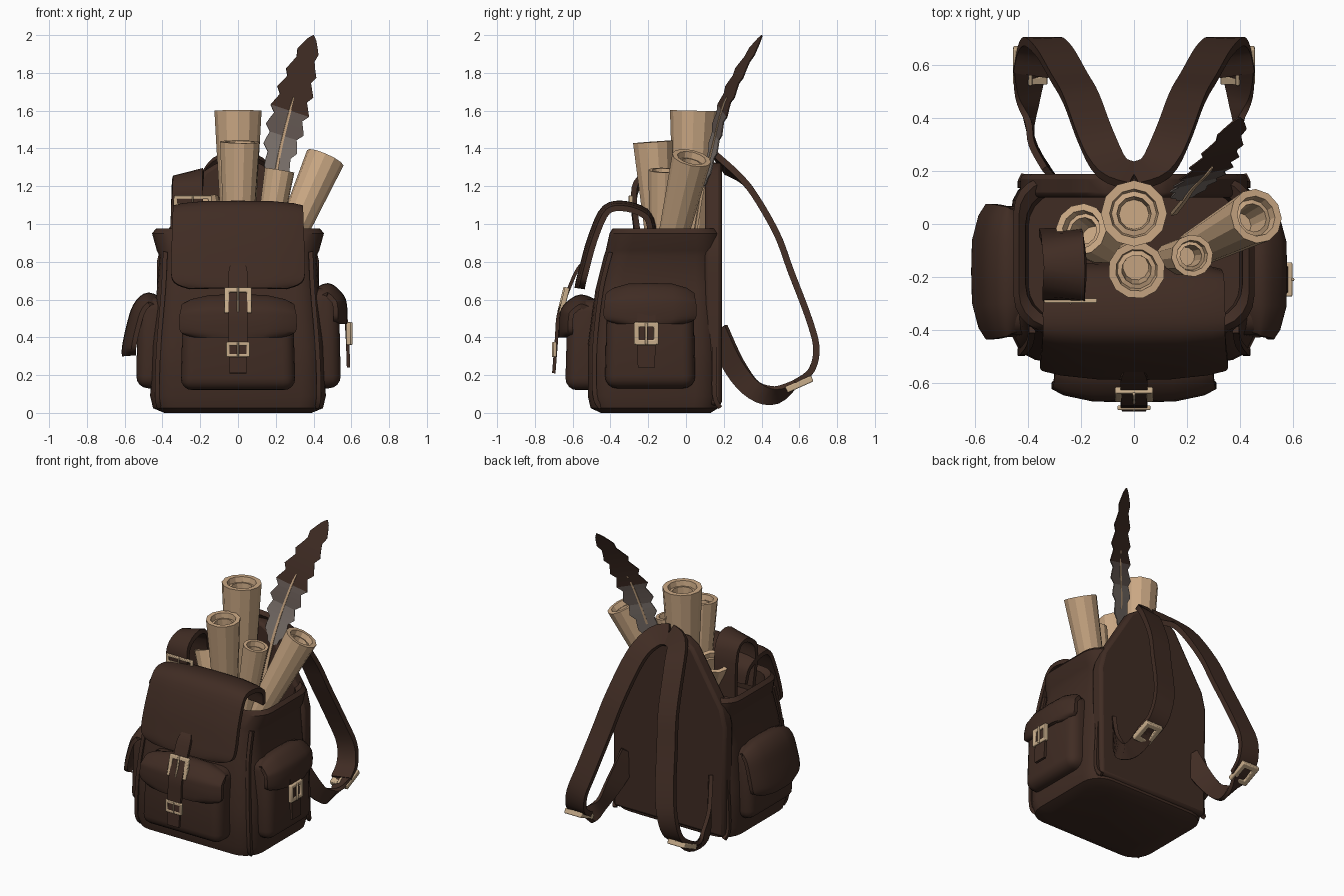
import bpy, bmesh, math
from mathutils import Vector, Matrix

cube = bpy.data.objects.get("Cube")
if cube:
    bpy.data.objects.remove(cube, do_unlink=True)

X, Y, Z = Vector((1, 0, 0)), Vector((0, 1, 0)), Vector((0, 0, 1))


def material(name, r, g, b):
    mat = bpy.data.materials.new(name)
    mat.use_nodes = True
    mat.diffuse_color = (r, g, b, 1)
    for node in mat.node_tree.nodes:
        if node.type == 'BSDF_PRINCIPLED':
            node.inputs["Base Color"].default_value = (r, g, b, 1)
            node.inputs["Roughness"].default_value = 0.8
    return mat


leather = material("brown leather", .051, .025, .017)
parchment = material("parchment", .59, .39, .23)
brass = material("pale brass", .58, .42, .26)
vane_dark = material("dark feather", .052, .026, .018)
vane_mid = material("grey feather", .13, .10, .088)
vane_light = material("light grey feather", .22, .185, .165)


def finish(name, bm, mats, angle=40, matrix=None, mirror=False, bevel=0):
    bmesh.ops.recalc_face_normals(bm, faces=bm.faces)
    mesh = bpy.data.meshes.new(name)
    if matrix:
        bm.transform(matrix)
    bm.to_mesh(mesh)
    bm.free()
    for mat in mats:
        mesh.materials.append(mat)
    if angle:
        mesh.shade_smooth()
        mesh.set_sharp_from_angle(angle=math.radians(angle))
    obj = bpy.data.objects.new(name, mesh)
    bpy.context.scene.collection.objects.link(obj)
    if bevel:
        mod = obj.modifiers.new("Bevel", 'BEVEL')
        mod.width, mod.segments = bevel, 2
    if mirror:
        obj.modifiers.new("Mirror", 'MIRROR')
    return obj


def skin(bm, rings, loop=False):
    """Join equal rings of points with quads; cap the ends unless looped."""
    rows = [[bm.verts.new(p) for p in ring] for ring in rings]
    pairs = list(zip(rows, rows[1:])) + ([(rows[-1], rows[0])] if loop else [])
    for a, b in pairs:
        for i in range(len(a)):
            j = (i + 1) % len(a)
            bm.faces.new((a[i], a[j], b[j], b[i]))
    if not loop:
        bm.faces.new(rows[0])
        bm.faces.new(rows[-1])


def smooth_rows(rows, n=4):
    """Catmull-Rom interpolation of number rows."""
    out, last = [], len(rows) - 1
    for i in range(last):
        four = rows[max(i - 1, 0)], rows[i], rows[i + 1], rows[min(i + 2, last)]
        for k in range(n):
            t = k / n
            out.append([b + t * ((c - a) + t * ((2*a - 5*b + 4*c - d) + t * (3*b - a - 3*c + d))) / 2
                        for a, b, c, d in zip(*four)])
    return out + [list(rows[-1])]


def ribbon(name, points, half, sides=X, thick=.025, mat=leather, bow=0, **options):
    """Strap along points; widths and side directions may vary, edges may bow inwards."""
    count = len(points)
    half = half if isinstance(half, (list, tuple)) else [half] * count
    sides = [sides] * count if isinstance(sides, Vector) else sides
    rows = smooth_rows([(*p, h, *s) for p, h, s in zip(points, half, sides)])
    centres = [Vector(r[:3]) for r in rows]
    across = (-1, -.85, -.5, 0, .5, .85, 1) if bow else (-1, 1)
    rings = []
    for i, r in enumerate(rows):
        along = (centres[min(i + 1, len(rows) - 1)] - centres[max(i - 1, 0)]).normalized()
        side = Vector(r[4:])
        side = (side - along * side.dot(along)).normalized()
        up = along.cross(side)
        line = [centres[i] + side * r[3] * u - up * bow * u ** 4 for u in across]
        rings.append([p + up * thick / 2 for p in line] + [p - up * thick / 2 for p in reversed(line)])
    bm = bmesh.new()
    skin(bm, rings)
    return finish(name, bm, [mat], **options)


def buckle(name, centre, w, h, side=X, up=Z, bar=.026, mirror=False):
    """Square metal frame with a prong."""
    bm = bmesh.new()
    rings = []
    for sx, sz in ((1, 1), (-1, 1), (-1, -1), (1, -1)):
        a = Vector((sx * w / 2, 0, sz * h / 2))
        b = a - Vector((sx * bar, 0, sz * bar))
        d = Y * bar / 2
        rings.append([a - d, a + d, b + d, b - d])
    skin(bm, rings, loop=True)
    bmesh.ops.create_cube(bm, size=1, matrix=Matrix.Translation((0, -bar / 2, 0))
                          @ Matrix.Diagonal((bar * .5, bar * .6, h, 1)))
    side, up = side.normalized(), up.normalized()
    m = Matrix((side, up.cross(side), up)).transposed().to_4x4()
    finish(name, bm, [brass], matrix=Matrix.Translation(centre) @ m, mirror=mirror, bevel=.006)


# Main bag: rounded cross-sections lofted up to an open rim
def section(hx, y0, y1, z, r=.13):
    ring = []
    for q, (cx, cy) in enumerate(((hx - r, y1 - r), (r - hx, y1 - r), (r - hx, y0 + r), (hx - r, y0 + r))):
        for k in range(6):
            a = (q + k / 5) * math.pi / 2
            ring.append((cx + r * math.cos(a), cy + r * math.sin(a), z))
    return ring


bm = bmesh.new()
skin(bm, [section(*s) for s in (
    (.39, -.45, .13, 0), (.45, -.505, .17, .025), (.465, -.52, .18, .09), (.455, -.52, .18, .35),
    (.43, -.48, .18, .65), (.415, -.435, .18, .83), (.43, -.425, .185, .86), (.455, -.405, .18, .95),
    (.435, -.39, .165, .975), (.41, -.36, .13, .95), (.4, -.36, .12, .8))])
finish("bag_body", bm, [leather], 35)

# Back panel rising to a blunt peak
outline = [(.42, .04), (.43, .8), (.4, .92), (.32, 1.05), (.235, 1.19), (.18, 1.28), (.11, 1.325)]
outline += [(-x, z) for x, z in reversed(outline)]
bm = bmesh.new()
skin(bm, [[(x, y, z) for x, z in outline] for y in (.1, .19)])
finish("back_panel", bm, [leather], bevel=.02)

# Corner piping
for name, y0, y1, x1 in (("front_piping", -.483, -.4, .385), ("back_piping", .15, .155, .4)):
    ribbon(name, [(.415, y0 + .03, .03), (.428, y0, .1), (.42, y0, .35), (.395, y0 * .93, .65), (x1, y1, .85)],
           .012, thick=.024, mirror=True)

# Main flap, folded over the front
ribbon("main_flap", [(0, -.16, .94), (0, -.19, 1.05), (0, -.31, 1.105), (0, -.43, 1.085), (0, -.505, .93),
                     (0, -.555, .75), (0, -.57, .69), (0, -.575, .66)],
       [.33, .34, .345, .345, .35, .355, .33, .26], thick=.03, bow=.025)


# Pockets: soft box with a curved flap
def pocket(name, place, turn, w, h, depth, drop, tilt=0):
    m = Matrix.Translation(place) @ Matrix.Rotation(math.radians(turn), 4, 'Z')
    bm = bmesh.new()
    bmesh.ops.create_cube(bm, size=1)
    for v in bm.verts:
        top = v.co.z > 0
        v.co = Vector((v.co.x * w * (.95 if top else 1), .08 if v.co.y > 0 else -depth * (.9 if top else 1),
                       h if top else 0))
    bmesh.ops.bevel(bm, geom=bm.edges[:], offset=.065, segments=4, profile=.5, affect='EDGES')
    finish(name, bm, [leather], matrix=m)
    e = w / 2
    front = -depth - .012
    path = [(0, .05, h - .03), (0, -depth * .4, h + .015), (0, front + .01, h - .04),
            (0, front - .008 - tilt / 2, h - drop / 2), (0, front - .01 - tilt, h - drop * .85),
            (0, front - .01 - tilt, h - drop)]
    ribbon(name + "_flap", [m @ Vector(p) for p in path], [e - .03, e - .01, e, e + .005, e, e - .06],
           m.to_3x3() @ X, bow=.05)


pocket("front_pocket", (0, -.5, .12), 0, .61, .48, .14, .2)
pocket("left_pocket", (.43, -.19, .13), 90, .48, .53, .115, .19)
pocket("right_pocket", (-.43, -.18, .13), -90, .5, .48, .11, .31, .04)

# Closing straps and buckles
ribbon("front_strap", [(0, -.55, .79), (0, -.585, .74), (0, -.635, .62), (0, -.675, .52), (0, -.685, .4), (0, -.7, .21)],
       [.035, .05, .05, .05, .05, .045], thick=.018)
buckle("upper_front_buckle", (0, -.645, .595), .145, .14, up=Vector((0, .25, 1)))
buckle("lower_front_buckle", (0, -.695, .335), .125, .08, bar=.018)
ribbon("side_strap", [(.565, -.21, .57), (.578, -.21, .42), (.585, -.21, .24)], [.045, .05, .045], Y, .018)
buckle("side_buckle", (.586, -.21, .42), .13, .12, side=Y)

# Shoulder straps: one continuous band over the top, mirrored
ribbon("shoulder_strap", [(0, .18, 1.325), (.085, .215, 1.3), (.145, .33, 1.2), (.2, .475, .96), (.245, .555, .75),
                          (.3, .65, .5), (.345, .69, .34), (.37, .66, .22), (.39, .57, .155)],
       .068, [Vector((0, -.6, .8)), Vector((.7, -.4, .6))] + [X] * 7, .034, mirror=True)
ribbon("lower_strap", [(.392, .6, .172), (.4, .48, .095), (.395, .36, .12), (.36, .26, .24), (.3, .165, .43)],
       [.06, .055, .05, .06, .07], [X, Vector((.7, 0, .7)), Vector((.1, .5, .8)), Vector((.4, .6, .5)),
                                    Vector((.5, .6, .4))], .025, mirror=True)
buckle("strap_buckle", (.392, .6, .152), .13, .15, up=Vector((0, .9, .4)), bar=.034, mirror=True)

# Loose carrying strap hanging over the rim
ribbon("loose_strap", [(-.26, -.25, .9), (-.265, -.275, 1.1), (-.265, -.255, 1.21), (-.26, -.16, 1.262),
                       (-.27, -.06, 1.2), (-.28, -.03, .9)], .08, Vector((1, 0, .25)), .03)
buckle("loose_strap_buckle", (-.24, -.29, 1.12), .2, .06, bar=.018)


# Rolled scrolls: faceted tapered tubes with a stepped hollow end
def scroll(name, base, top, r0, r1, sides=12):
    base, top = Vector(base), Vector(top)
    axis = top - base
    length = axis.length
    profile = [(r0, 0), (r1, length), (r1 * .74, length), (r1 * .68, length - .035),
               (r1 * .52, length - .03), (r1 * .45, length - .16)]
    rings = [[(r * math.cos(k * math.tau / sides), r * math.sin(k * math.tau / sides), z) for k in range(sides)]
             for r, z in profile]
    bm = bmesh.new()
    skin(bm, rings)
    finish(name, bm, [parchment], 0, Matrix.Translation(base) @ axis.to_track_quat('Z', 'Y').to_matrix().to_4x4())


scroll("tall_scroll", (0, .02, .8), (0, .04, 1.6), .08, .125)
scroll("front_scroll", (0, -.13, .8), (.01, -.175, 1.435), .07, .108)
scroll("small_scroll", (.14, -.13, .8), (.22, -.12, 1.285), .06, .08)
scroll("leaning_scroll", (.22, -.1, .8), (.462, .03, 1.35), .07, .105)
scroll("short_scroll", (-.1, -.09, .8), (-.2, -.02, 1.12), .075, .1)

# Feather: one web with saw-toothed edges on each side of the quill
quill = [(.19, .09, 1.2), (.225, .14, 1.4), (.275, .19, 1.6), (.335, .28, 1.8), (.4, .4, 2)]
spine = [Vector(p) for p in smooth_rows(quill, 6)]
across = Vector((.92, .22, -.3)).normalized()
steps = len(spine) - 1
bm = bmesh.new()
middle = [bm.verts.new(p) for p in spine]
for sign in (1, -1):
    edge = []
    for i, p in enumerate(spine):
        t = i / steps
        width = .108 * max(math.sin(math.pi * t ** .9), 0) ** .6 * (1 - .14 * (i % 3))
        edge.append(bm.verts.new(p + across * sign * (width + .002)))
    for i in range(steps):
        face = bm.faces.new((middle[i], middle[i + 1], edge[i + 1], edge[i]))
        height = spine[i].z
        face.material_index = 0 if height > 1.57 else 1 if height > 1.46 else 2
vane = finish("feather", bm, [vane_dark, vane_mid, vane_light], 0)
vane.modifiers.new("Solidify", 'SOLIDIFY').thickness = .006
ribbon("feather_quill", [(.15, .04, .9)] + quill[:3] + [(.295, .217, 1.67)], [.011, .009, .007, .006, .003],
       across, .014, parchment)
